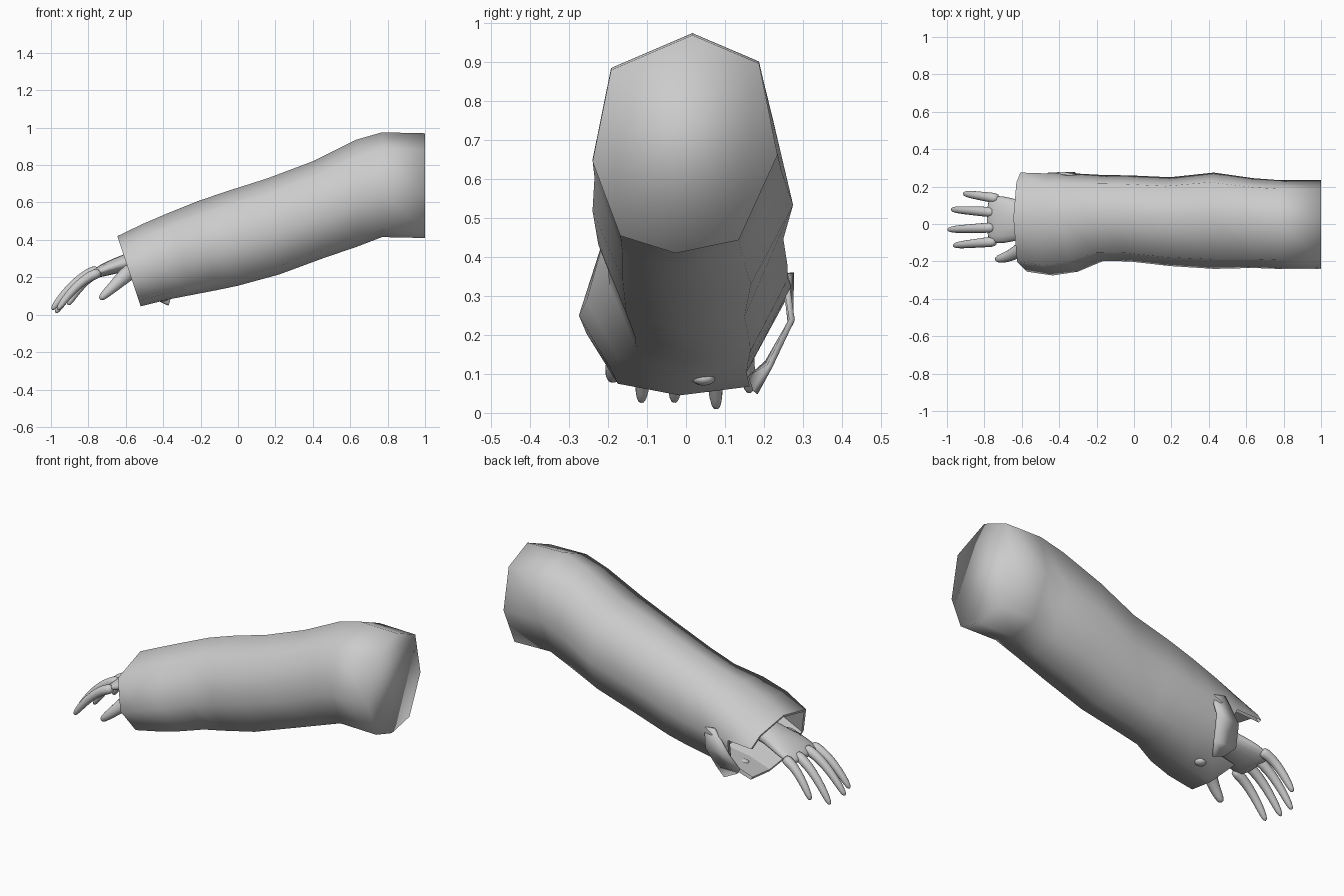
import bpy, bmesh, math
from mathutils import Vector

cube = bpy.data.objects.get("Cube")
if cube:
    bpy.data.objects.remove(cube)

GREY = (0.6, 0.6, 0.6, 1)
grey = bpy.data.materials.new("plain grey")
grey.use_nodes = True
grey.diffuse_color = GREY
grey.node_tree.nodes["Principled BSDF"].inputs["Base Color"].default_value = GREY


def finish(name, bm, smooth=True, subdiv=0):
    bmesh.ops.recalc_face_normals(bm, faces=bm.faces)
    mesh = bpy.data.meshes.new(name)
    bm.to_mesh(mesh)
    bm.free()
    mesh.materials.append(grey)
    for p in mesh.polygons:
        p.use_smooth = smooth
    ob = bpy.data.objects.new(name, mesh)
    bpy.context.collection.objects.link(ob)
    if subdiv:
        mod = ob.modifiers.new("round", 'SUBSURF')
        mod.levels = mod.render_levels = subdiv
    return ob


def loft(rings, cap_start=True, cap_end=True, skip=()):
    """Bridge rings of points; skip lists (segment, side) quads left open."""
    bm = bmesh.new()
    loops = [[bm.verts.new(p) for p in r] for r in rings]
    n = len(loops[0])
    for i in range(len(loops) - 1):
        for j in range(n):
            if (i, j) not in skip:
                k = (j + 1) % n
                bm.faces.new((loops[i][j], loops[i][k], loops[i + 1][k], loops[i + 1][j]))
    if cap_start:
        bm.faces.new(loops[0])
    if cap_end:
        bm.faces.new(loops[-1])
    return bm


# Sleeve: eight-sided section (side, height) fitted to each station
SECTION = [(.08, 1), (.8, .87), (1, .45), (.58, .06), (-.1, 0), (-.7, .08), (-1, .42), (-.8, .84)]


def section(xb, xt, zb, zt, y0, y1, slit_height=None, shrink=1.0):
    pts = []
    for j, (u, v) in enumerate(SECTION):
        if j == 2 and slit_height:
            v = slit_height
        u, v = u * shrink, .5 + (v - .5) * shrink
        pts.append(Vector((xb + (xt - xb) * v, (y0 + y1) / 2 + u * (y1 - y0) / 2, zb + (zt - zb) * v)))
    return pts


# bottom x, top x, bottom z, top z, front y, back y
stations = [
    (1, 1, .41, .97, -.24, .235),
    (.77, .77, .415, .975, -.24, .235),
    (.64, .63, .365, .935, -.235, .245),
    (.45, .40, .30, .82, -.24, .275),
    (.22, .16, .215, .73, -.225, .25),
    (0, -.06, .155, .66, -.2, .26),
    (-.12, -.22, .13, .605, -.197, .262),
    (-.25, -.37, .105, .545, -.255, .27),
    (-.38, -.51, .08, .485, -.275, .27),
    (-.52, -.645, .045, .42, -.255, .275),
]
heights = [None] * 7 + [.5, .58, .7]
rings = [section(*s, h) for s, h in zip(stations, heights)]
last = len(rings) - 1
slit = {(last - 1, 2)}
finish("sleeve", loft(rings, cap_end=False, skip=slit))

# Lining: rim and inner wall, closed deep inside
lining = [rings[last]] + [section(*stations[i], heights[i], shrink=.93) for i in (last, last - 1, last - 2)]
finish("sleeve_lining", loft(lining, cap_start=False, skip={(0, 2), (1, 2)}), smooth=False)

# Cuff tab: folded-out thin plate beside the slit
tab_rows = [
    [(-.30, .255, .35), (-.37, .27, .36)],
    [(-.32, .272, .24), (-.46, .268, .23)],
    [(-.35, .215, .12), (-.49, .21, .13)],
    [(-.37, .178, .052), (-.45, .165, .09)],
]
bm = bmesh.new()
rows = [[bm.verts.new(p) for p in r] for r in tab_rows]
for a, b in zip(rows, rows[1:]):
    bm.faces.new((a[0], a[1], b[1], b[0]))
tab = finish("cuff_tab", bm)
thick = tab.modifiers.new("thickness", 'SOLIDIFY')
thick.thickness = .015
thick.offset = 0

# Cuff button
bm = bmesh.new()
bmesh.ops.create_uvsphere(bm, u_segments=12, v_segments=8, radius=.03)
bmesh.ops.scale(bm, vec=(1, 1, .6), verts=bm.verts)
bmesh.ops.translate(bm, vec=(-.4, .045, .088), verts=bm.verts)
finish("cuff_button", bm)


def limb(name, path, sides=8):
    """Tube of elliptical rings; path holds (x, y, z, half width, half height)."""
    pts = [Vector(p[:3]) for p in path]
    rs = []
    for i, p in enumerate(path):
        t = (pts[min(i + 1, len(pts) - 1)] - pts[max(i - 1, 0)]).normalized()
        side = (Vector((0, 1, 0)) - t * t.y).normalized()
        up = t.cross(side)
        rs.append([pts[i] + side * p[3] * math.cos(a) + up * p[4] * math.sin(a)
                   for a in (2 * math.pi * k / sides for k in range(sides))])
    return finish(name, loft(rs), subdiv=1)


# Hand: wrist and palm
limb("wrist_and_palm", [
    (-.36, .02, .33, .09, .07), (-.52, .02, .3, .09, .06), (-.61, .02, .275, .115, .05),
    (-.69, .022, .25, .14, .042), (-.76, .025, .222, .14, .03), (-.785, .025, .21, .12, .015)])

# Fingers: knuckle, tip (x, y, z)
fingers = {
    "index_finger": ((-.73, -.092, .23), (-.965, -.115, .025)),
    "middle_finger": ((-.74, -.018, .245), (-.995, -.03, .025)),
    "ring_finger": ((-.74, .062, .24), (-.975, .078, .008)),
    "little_finger": ((-.72, .135, .235), (-.91, .163, .05)),
}
for name, (a, b) in fingers.items():
    a, b = Vector(a), Vector(b)
    path = []
    for t, r in ((0, .032), (.25, .029), (.5, .026), (.75, .023), (.93, .019), (1, .009)):
        p = a.lerp(b, t)
        p.z += .16 * t * (1 - t)
        path.append((*p, r, r))
    limb(name, path)

# Thumb
limb("thumb", [
    (-.54, -.09, .26, .045, .05), (-.61, -.14, .205, .042, .045), (-.66, -.17, .155, .034, .034),
    (-.71, -.185, .11, .028, .026), (-.74, -.19, .08, .016, .016)])
